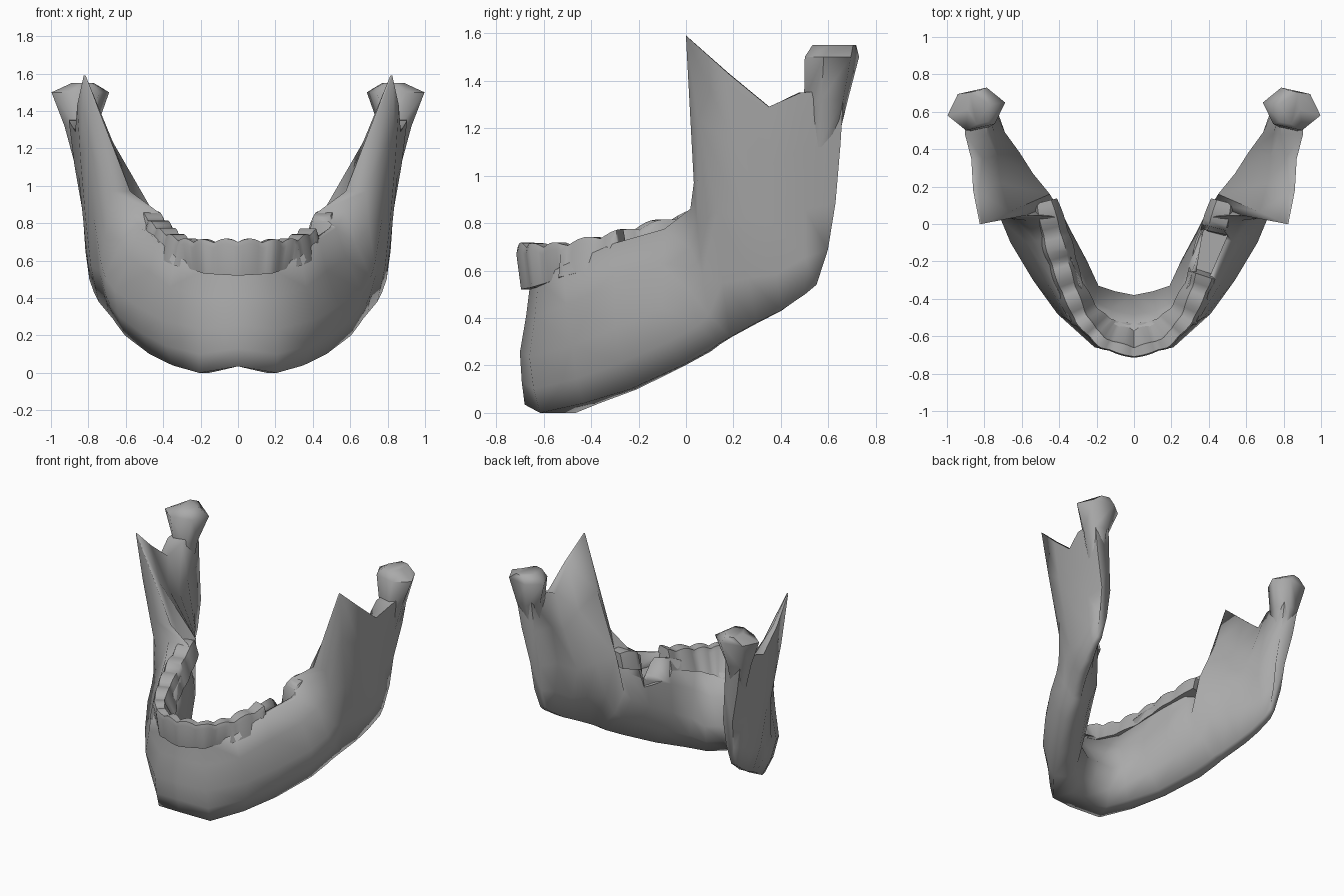
import bpy, bmesh, math
from mathutils import Vector as V

if "Cube" in bpy.data.objects:
    bpy.data.objects.remove(bpy.data.objects["Cube"])

grey = bpy.data.materials.new("grey")
grey.diffuse_color = (.40, .40, .40, 1)
grey.use_nodes = True
grey.node_tree.nodes["Principled BSDF"].inputs["Base Color"].default_value = grey.diffuse_color


def loft(name, rings, cap_start, cap_end, mirror, angle):
    bm = bmesh.new()
    loops = [[bm.verts.new(p) for p in r] for r in rings]
    n = len(loops[0])
    for a, b in zip(loops, loops[1:]):
        for i in range(n):
            j = (i + 1) % n
            bm.faces.new((a[i], a[j], b[j], b[i]))
    if cap_start:
        bm.faces.new(loops[0])
    if cap_end:
        bm.faces.new(loops[-1])
    bmesh.ops.recalc_face_normals(bm, faces=bm.faces)
    me = bpy.data.meshes.new(name)
    bm.to_mesh(me)
    bm.free()
    me.materials.append(grey)
    ob = bpy.data.objects.new(name, me)
    bpy.context.collection.objects.link(ob)
    bpy.ops.object.select_all(action='DESELECT')
    ob.select_set(True)
    bpy.context.view_layer.objects.active = ob
    bpy.ops.object.shade_smooth_by_angle(angle=math.radians(angle))
    if mirror:
        m = ob.modifiers.new("Mirror", 'MIRROR')
        m.merge_threshold = 0.002
    return ob


# Jaw bone slices, chin to back edge of the ramus:
# bottom x y z, bottom width, outer x y, inner x y, top x y z, top width
slices = [
    (0, -.59, .035, .18, 0, -.70, 0, -.38, 0, -.605, .56, .10),
    (.18, -.54, .00, .16, .21, -.66, .10, -.36, .15, -.575, .56, .10),
    (.30, -.40, .04, .12, .41, -.48, .19, -.33, .29, -.49, .62, .11),
    (.43, -.22, .10, .09, .54, -.30, .25, -.20, .37, -.28, .715, .13),
    (.56, -.01, .20, .09, .66, -.10, .33, -.05, .45, -.08, .775, .15),
    (.61, .10, .26, .08, .71, .02, .39, .07, .50, .03, .86, .15),
    (.63, .14, .29, .08, .73, .07, .42, .11, .63, .04, .97, .11),
    (.66, .19, .32, .07, .775, .13, .45, .16, .82, .00, 1.59, .01),
    (.71, .30, .38, .07, .815, .24, .54, .27, .845, .18, 1.43, .03),
    (.74, .40, .43, .06, .825, .37, .61, .38, .84, .35, 1.29, .06),
    (.77, .50, .50, .05, .83, .50, .69, .49, .845, .48, 1.35, .12),
    (.77, .55, .54, .04, .815, .63, .74, .63, .845, .665, 1.36, .12),
]


def bone_ring(s):
    bx, by, bz, bw, ox, oy, ix, iy, tx, ty, tz, tw = s
    out, inn = V((ox, oy, 0)), V((ix, iy, 0))
    n = (out - inn).normalized()
    h = tz - bz
    bot, top = V((bx, by, bz)), V((tx, ty, tz))

    def side(mid, sign):
        t, b = top + n * sign * tw / 2, bot + n * sign * bw / 2
        up, lo = mid.lerp(t, .6), mid.lerp(b, .4)
        up.z, lo.z = bz + .72 * h, bz + .18 * h
        m = mid.copy()
        m.z = bz + .42 * h
        return [t, up, m, lo, b]
    return side(out, 1) + side(inn, -1)[::-1]


bone = loft("jaw_bone", [bone_ring(s) for s in slices], False, True, True, 80)


# Condyles: six-sided necks flaring into a wide head
def hexagon(z, cx, cy, a, b):
    pts = []
    for i in range(6):
        t = math.pi / 3 * i
        u, v, r = a * math.cos(t), b * math.sin(t) * 1.15, -.22
        pts.append((cx + u * math.cos(r) - v * math.sin(r),
                    cy + u * math.sin(r) + v * math.cos(r), z))
    return pts


loft("condyle", [hexagon(*r) for r in (
    (1.12, .825, .57, .05, .06), (1.32, .84, .59, .09, .085),
    (1.50, .843, .615, .158, .10), (1.55, .83, .625, .06, .088))], True, True, True, 65)

# Tooth row: x, y, top z, gum z, thickness, gum flare inward, for one half
row = [(0, -.685, .715, .52, .06, .11), (.17, -.635, .71, .53, .06, .10),
       (.28, -.51, .715, .57, .08, .06), (.36, -.32, .755, .62, .10, .03),
       (.42, -.12, .81, .69, .12, .03), (.48, .12, .875, .76, .10, .02)]
full = [(-p[0],) + p[1:] for p in row[:0:-1]] + row


def sample(t):
    t = min(max(t, 0), len(full) - 1.0001)
    i = int(t)
    return [a + (b - a) * (t - i) for a, b in zip(full[i], full[i + 1])]


rings, count = [], 84
for k in range(count + 1):
    t = (len(full) - 1) * k / count
    x, y, top, gum, w, flare = sample(t)
    p, q = sample(t - .4), sample(t + .4)
    n = V((q[1] - p[1], p[0] - q[0], 0)).normalized()
    bump = abs(math.sin(math.pi * 14 * k / count))
    top += .02 * bump - .015
    w += .012 * bump
    if x > 0 and -.27 < y < -.04:       # missing molars on one side
        top, gum = .63, .58
    c = V((x, y, 0))
    low, mid = V((0, 0, gum)), V((0, 0, top - .03))
    lean = n * (.02 if abs(x) < .28 else -.02)
    rings.append([c + n * w / 2 - lean + low, c + n * w / 2 + mid,
                  c + n * w * .4 + V((0, 0, top)), c - n * w * .38 + V((0, 0, top)),
                  c - n * w / 2 + mid, c - n * (w / 2 + flare) + low])
loft("tooth_row", rings, True, True, False, 60)

# Open socket under the missing molars
socket = loft("socket_cutter", [
    [(.33, -.27, z), (.40, -.29, z), (.50, -.06, z), (.37, -.03, z)] for z in (.64, 1.0)],
    True, True, False, 30)
socket.hide_render = True
socket.display_type = 'WIRE'
cut = bone.modifiers.new("Socket", 'BOOLEAN')
cut.operation = 'DIFFERENCE'
cut.object = socket
